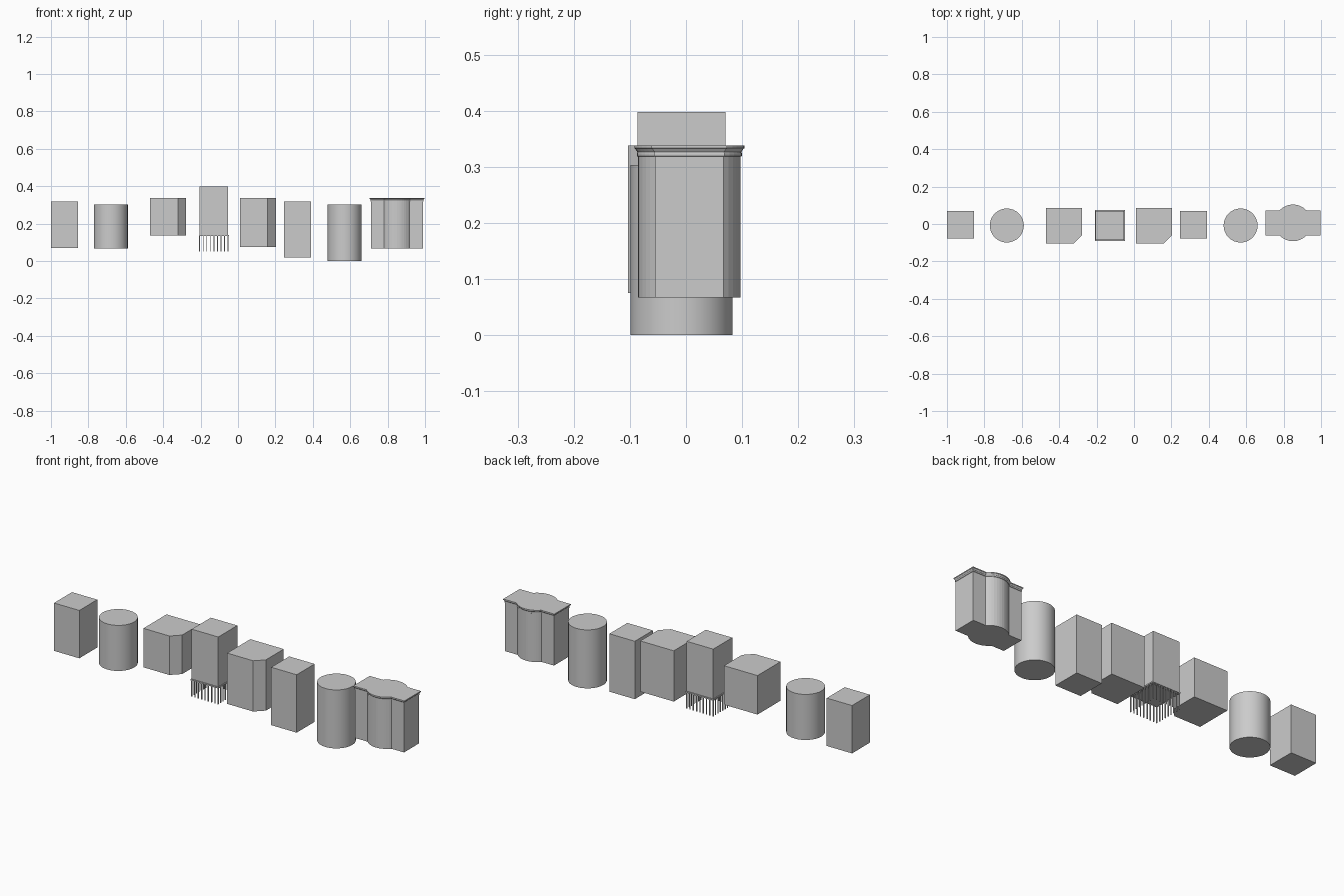
import bpy, bmesh, math

if "Cube" in bpy.data.objects:
    bpy.data.objects.remove(bpy.data.objects["Cube"])


def finish(name, bm):
    bmesh.ops.recalc_face_normals(bm, faces=bm.faces)
    me = bpy.data.meshes.new(name)
    bm.to_mesh(me)
    bm.free()
    ob = bpy.data.objects.new(name, me)
    bpy.context.collection.objects.link(ob)
    return ob


def loft(name, rings):
    """Closed solid from a stack of (outline, z) rings."""
    bm = bmesh.new()
    vs = [[bm.verts.new((x, y, z)) for x, y in pts] for pts, z in rings]
    n = len(vs[0])
    for a, b in zip(vs, vs[1:]):
        for i in range(n):
            j = (i + 1) % n
            bm.faces.new((a[i], a[j], b[j], b[i]))
    bm.faces.new(vs[0][::-1])
    bm.faces.new(vs[-1])
    return finish(name, bm)


def rect(x0, x1, y0, y1, cut=0.0):
    """Rectangle outline, optionally with the front right corner cut."""
    if cut:
        return [(x0, y0), (x1 - cut, y0), (x1, y0 + cut), (x1, y1), (x0, y1)]
    return [(x0, y0), (x1, y0), (x1, y1), (x0, y1)]


def prism(name, outline, z0, z1):
    return loft(name, [(outline, z0), (outline, z1)])


def drum(name, x, y, r, z0, z1, sides=32):
    pts = [(x + r * math.cos(math.tau * i / sides), y + r * math.sin(math.tau * i / sides))
           for i in range(sides)]
    ob = prism(name, pts, z0, z1)
    bpy.context.view_layer.objects.active = ob
    ob.select_set(True)
    bpy.ops.object.shade_smooth_by_angle()
    ob.select_set(False)
    return ob


# Plain square blocks
prism("square_block_short", rect(-1.0, -0.855, -0.078, 0.069), 0.07, 0.318)
prism("square_block_tall", rect(0.245, 0.391, -0.078, 0.069), 0.018, 0.318)

# Round blocks
drum("round_block_short", -0.68, -0.008, 0.091, 0.067, 0.303)
drum("round_block_tall", 0.57, -0.008, 0.091, 0.0, 0.303)

# Blocks with one cut corner
prism("cut_corner_block_short", rect(-0.47, -0.278, -0.103, 0.086, 0.043), 0.136, 0.338)
prism("cut_corner_block_tall", rect(0.01, 0.202, -0.103, 0.086, 0.043), 0.075, 0.338)

# Block with a rim and a fringe of hanging rods
bx0, bx1, by0, by1 = -0.205, -0.053, -0.086, 0.07
prism("fringed_block", rect(bx0, bx1, by0, by1), 0.135, 0.398)
e = 0.004
prism("fringe_rim", rect(bx0 - e, bx1 + e, by0 - e, by1 + e), 0.133, 0.140)
count, r = 9, 0.0022
spots = set()
for i in range(count):
    t = i / (count - 1)
    x = round(bx0 + (bx1 - bx0) * t, 5)
    y = round(by0 + (by1 - by0) * t, 5)
    spots |= {(x, by0), (x, by1), (bx0, y), (bx1, y)}
for k, (x, y) in enumerate(sorted(spots)):
    prism(f"fringe_rod_{k}", rect(x - r, x + r, y - r, y + r), 0.05, 0.135)


# Rectangle with a round bulge front and back, grown by an offset
def bulged(o, cx=0.85, cy=0.006, hx=0.14, hy=0.061, rad=0.0915, steps=12):
    h, R = hy + o, rad + o
    a0 = math.asin(h / R)
    arc = [a0 + (math.pi - 2 * a0) * i / steps for i in range(steps + 1)]
    back = [(R * math.cos(a), R * math.sin(a)) for a in arc]
    half = [(hx + o, h)] + back + [(-hx - o, h)]
    return [(cx + x, cy + y) for x, y in half + [(-x, -y) for x, y in half]]


# Bulged block with stepped cornice
profile = [(0, 0.067), (0, 0.318), (0.002, 0.319), (0.002, 0.324), (0.001, 0.326),
           (0.003, 0.329), (0.005, 0.332), (0.0065, 0.333), (0.0065, 0.338)]
loft("bulged_block_with_cornice", [(bulged(o), z) for o, z in profile])
